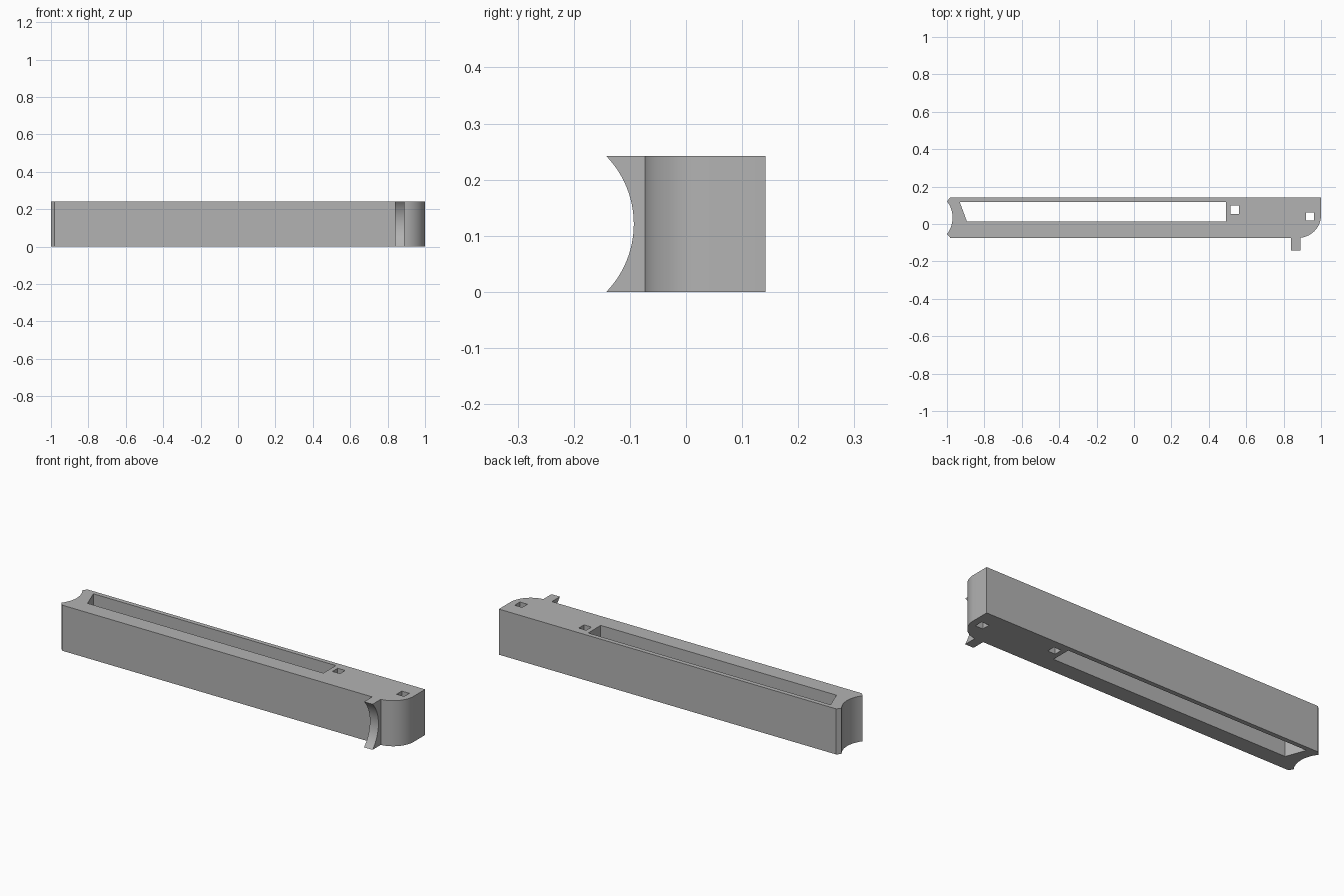
import bpy, bmesh, math
from mathutils import Vector

cube = bpy.data.objects.get("Cube")
if cube:
    bpy.data.objects.remove(cube, do_unlink=True)

HEIGHT = 0.242
FRONT, BACK = -0.074, 0.142

grey = bpy.data.materials.new("plain grey")
grey.use_nodes = True
grey.diffuse_color = (0.45, 0.45, 0.45, 1)
grey.node_tree.nodes["Principled BSDF"].inputs["Base Color"].default_value = grey.diffuse_color


def arc(center, radius, start, end, steps):
    """Points along an arc, angles in degrees."""
    angles = [math.radians(start + (end - start) * i / steps) for i in range(steps + 1)]
    return [(center[0] + radius * math.cos(a), center[1] + radius * math.sin(a)) for a in angles]


def hollow(a, b, depth, steps):
    """Shallow arc from a to b, bulging to the left of the direction of travel."""
    a, b = Vector(a), Vector(b)
    half = (b - a).length / 2
    radius = (half ** 2 + depth ** 2) / (2 * depth)
    along = (b - a).normalized()
    side = Vector((-along.y, along.x))
    center = (a + b) / 2 + side * (depth - radius)
    spread = math.asin(half / radius)
    points = []
    for i in range(steps + 1):
        t = -spread + 2 * spread * i / steps
        points.append(tuple(center + radius * (along * math.sin(t) + side * math.cos(t))))
    return points


def prism(name, outline, place, travel):
    """Extrude a flat outline; place maps its 2D points into space."""
    bm = bmesh.new()
    face = bm.faces.new([bm.verts.new(place(u, v)) for u, v in outline])
    moved = bmesh.ops.extrude_face_region(bm, geom=[face])["geom"]
    bmesh.ops.translate(bm, vec=travel, verts=[g for g in moved if isinstance(g, bmesh.types.BMVert)])
    bmesh.ops.recalc_face_normals(bm, faces=bm.faces)
    mesh = bpy.data.meshes.new(name)
    bm.to_mesh(mesh)
    bm.free()
    mesh.materials.append(grey)
    obj = bpy.data.objects.new(name, mesh)
    bpy.context.collection.objects.link(obj)
    return obj


def activate(obj):
    bpy.ops.object.select_all(action="DESELECT")
    obj.select_set(True)
    bpy.context.view_layer.objects.active = obj


def cut(target, outline):
    """Cut an outline straight down through the target."""
    cutter = prism("cutter", outline, lambda x, y: (x, y, -0.1), (0, 0, HEIGHT + 0.2))
    cutter.hide_render = True
    activate(target)
    mod = target.modifiers.new("opening", "BOOLEAN")
    mod.operation, mod.solver, mod.object = "DIFFERENCE", "EXACT", cutter
    bpy.ops.object.modifier_apply(modifier=mod.name)
    bpy.data.objects.remove(cutter, do_unlink=True)


def square(x, y, half=0.022):
    return [(x - half, y - half), (x + half, y - half), (x + half, y + half), (x - half, y + half)]


# Long body with a rounded corner on one end and a hollow on the other
corner = arc((0.878, FRONT + 0.122), 0.122, -90, 0, 24)
end_hollow = hollow((-1, 0.122), (-1, -0.054), 0.03, 20)
outline = [(-0.982, FRONT)] + corner + [(1, BACK), (-0.982, BACK)] + end_hollow
body = prism("body", outline, lambda x, y: (x, y, 0), (0, 0, HEIGHT))

# Long slot and two square holes
cut(body, [(-0.893, 0.013), (0.492, 0.013), (0.492, 0.118), (-0.932, 0.118)])
cut(body, square(0.539, 0.076))
cut(body, square(0.941, 0.04))

# Small front tab with a hollowed face
tab_face = hollow((-0.142, HEIGHT), (-0.142, 0), 0.049, 24)
tab_outline = tab_face + [(FRONT + 0.01, 0), (FRONT + 0.01, HEIGHT)]
tab = prism("front_tab", tab_outline, lambda y, z: (0.84, y, z), (0.05, 0, 0))

for obj in (body, tab):
    activate(obj)
    bpy.ops.object.shade_smooth_by_angle(angle=math.radians(30))
